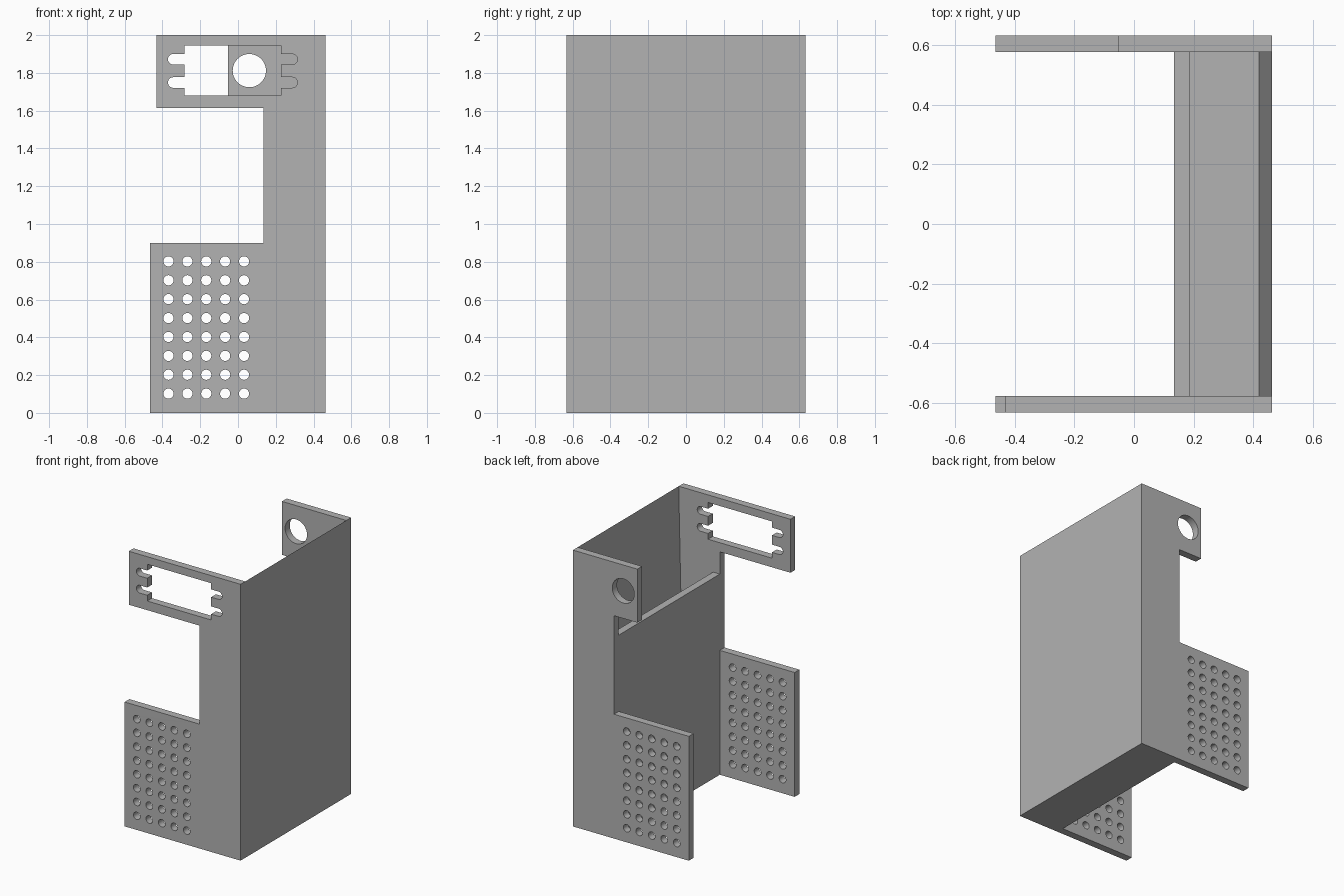
import bpy, bmesh
from math import sin, cos, pi, radians
from mathutils import Matrix

cube = bpy.data.objects.get("Cube")
if cube:
    bpy.data.objects.remove(cube, do_unlink=True)

grey = bpy.data.materials.new("plain grey")
grey.use_nodes = True
colour = (0.45, 0.45, 0.45, 1)
grey.diffuse_color = colour
grey.node_tree.nodes["Principled BSDF"].inputs["Base Color"].default_value = colour

HALF_Y, THICK = 0.632, 0.054
RIGHT, EDGE, LEFT = 0.463, 0.134, -0.465
FLOOR = 0.054


def arc(cx, cz, r, start=0.0, sweep=2 * pi, steps=24):
    return [(cx + r * cos(start + sweep * i / steps),
             cz + r * sin(start + sweep * i / steps)) for i in range(steps)]


def finish(name, mesh):
    obj = bpy.data.objects.new(name, mesh)
    bpy.context.collection.objects.link(obj)
    mesh.materials.clear()
    mesh.materials.append(grey)
    return obj


def plate(name, loops, y):
    """Flat upright sheet: the first loop is its outline, the rest are holes."""
    curve = bpy.data.curves.new(name, "CURVE")
    curve.dimensions = "2D"
    curve.fill_mode = "BOTH"
    curve.extrude = THICK / 2
    for loop in loops:
        spline = curve.splines.new("POLY")
        spline.points.add(len(loop) - 1)
        for point, (x, z) in zip(spline.points, loop):
            point.co = (x, z, 0, 1)
        spline.use_cyclic_u = True
    temp = bpy.data.objects.new(name + "_curve", curve)
    bpy.context.collection.objects.link(temp)
    graph = bpy.context.evaluated_depsgraph_get()
    mesh = bpy.data.meshes.new_from_object(temp.evaluated_get(graph))
    bpy.data.objects.remove(temp, do_unlink=True)
    mesh.transform(Matrix.Translation((0, y, 0)) @ Matrix.Rotation(radians(90), 4, "X"))
    bm = bmesh.new()
    bm.from_mesh(mesh)
    bmesh.ops.remove_doubles(bm, verts=bm.verts, dist=1e-5)
    bmesh.ops.recalc_face_normals(bm, faces=bm.faces)
    bm.to_mesh(mesh)
    bm.free()
    obj = finish(name, mesh)
    # smooth hole walls, crisp edges
    bpy.ops.object.select_all(action="DESELECT")
    obj.select_set(True)
    bpy.context.view_layer.objects.active = obj
    bpy.ops.object.shade_smooth_by_angle(angle=radians(30))
    return obj


def outline(tab_x):
    """C-shaped side with an upper tab reaching to tab_x."""
    return [(LEFT, 0), (RIGHT, 0), (RIGHT, 2), (tab_x, 2),
            (tab_x, 1.613), (EDGE, 1.613), (EDGE, 0.9), (LEFT, 0.9)]


# vent grid shared by both sides
vents = [arc(-0.368 + 0.1 * i, 0.102 + 0.1 * j, 0.027)
         for i in range(5) for j in range(8)]

# window with two rounded slots on each side
mid, half, reach, slot_r = -0.028, 0.256, 0.315, 0.028
low, high = 1.679, 1.945
slots = (1.749, 1.872)
window = [(mid + half, low)]
for z in slots:
    window += [(mid + half, z - slot_r)]
    window += arc(mid + reach, z, slot_r, -pi / 2, pi, 12)
    window += [(mid + reach, z + slot_r), (mid + half, z + slot_r)]
window += [(mid + half, high)]
window += [(2 * mid - x, z) for x, z in reversed(window)]

# side plates
y_plate = HALF_Y - THICK / 2
plate("front_plate", [outline(-0.432), window] + vents, -y_plate)
plate("back_plate", [outline(-0.053), arc(0.06, 1.812, 0.088, steps=48)] + vents, y_plate)

# open-topped pocket: outer wall tapers to a thin top, lower inner wall
profile = [(EDGE, 0), (RIGHT, 0), (RIGHT, 2), (0.42, FLOOR),
           (0.188, FLOOR), (0.188, 1.452), (EDGE, 1.452)]
bm = bmesh.new()
y_in = HALF_Y - THICK
rings = [[bm.verts.new((x, y, z)) for x, z in profile] for y in (-y_in, y_in)]
for i in range(len(profile)):
    j = (i + 1) % len(profile)
    bm.faces.new((rings[0][i], rings[0][j], rings[1][j], rings[1][i]))
bmesh.ops.recalc_face_normals(bm, faces=bm.faces)
pocket = bpy.data.meshes.new("pocket_walls")
bm.to_mesh(pocket)
bm.free()
finish("pocket_walls", pocket)
